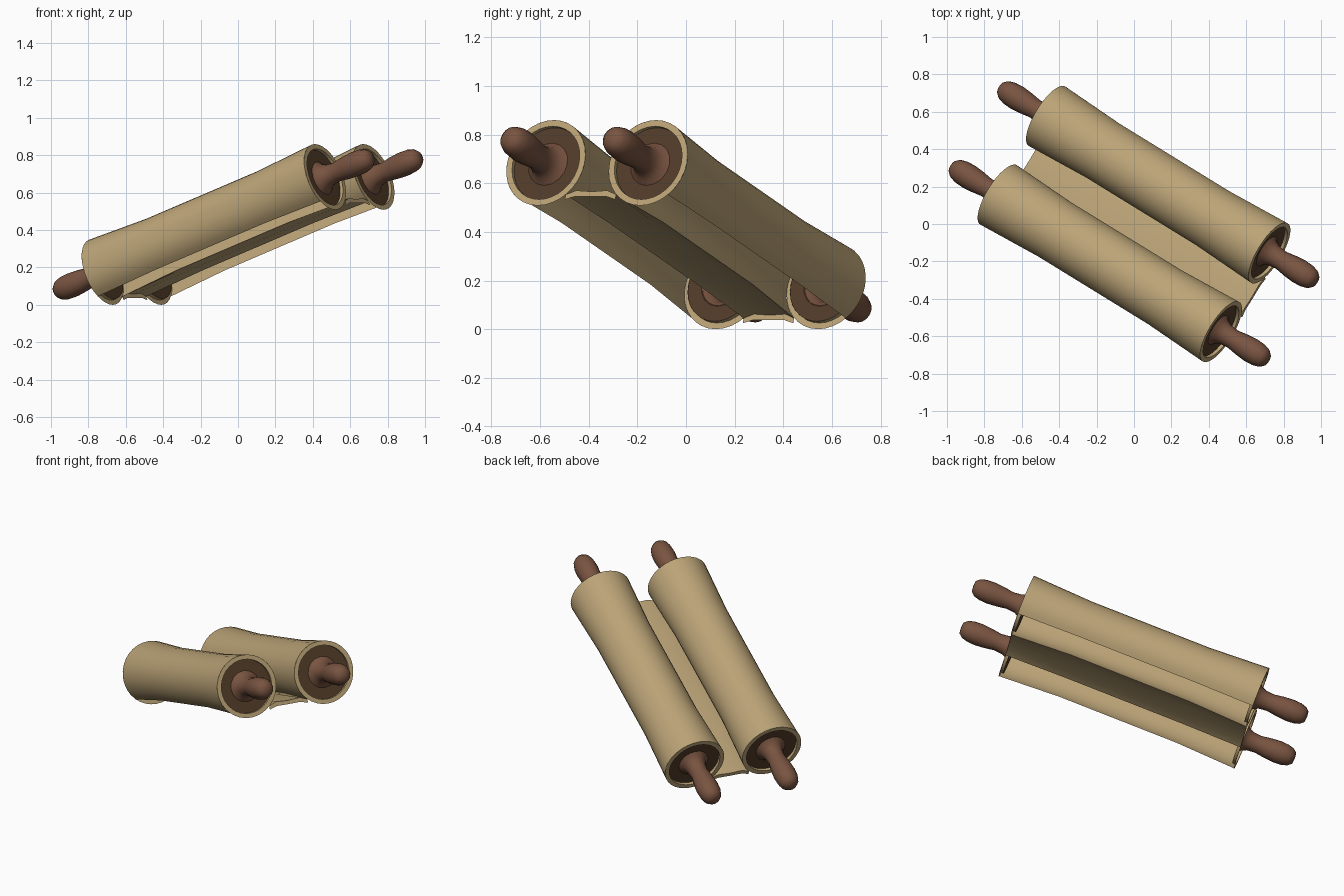
import bpy, bmesh, math
from mathutils import Matrix, Vector

if "Cube" in bpy.data.objects:
    bpy.data.objects.remove(bpy.data.objects["Cube"])

# Local frame: X along the rolls, Y across the two rolls, Z up; then tilted as a whole
HALF, R, R_IN, GAP, N = 0.743, 0.187, 0.160, 0.247, 32
yaw, pitch = math.radians(-31.6), math.radians(20)
FRAME = (Matrix.Translation((0, 0, 0.43)) @ Matrix.Rotation(yaw, 4, 'Z')
         @ Matrix.Rotation(-pitch, 4, 'Y'))


def material(name, rgb):
    m = bpy.data.materials.new(name)
    m.diffuse_color = (*rgb, 1)
    m.use_nodes = True
    m.node_tree.nodes["Principled BSDF"].inputs["Base Color"].default_value = m.diffuse_color
    return m


PAPER = material("tan_parchment", (0.50, 0.37, 0.185))
CORE = material("dark_core", (0.085, 0.045, 0.022))
WOOD = material("brown_wood", (0.19, 0.088, 0.052))


def make(name, grid_sets, mat, angle=40):
    """Build one object from grids of points (lists of equal-length rows)."""
    bm = bmesh.new()
    for rows in grid_sets:
        vs = [[bm.verts.new(FRAME @ Vector(p)) for p in row] for row in rows]
        for a, b in zip(vs, vs[1:]):
            for i in range(len(a) - 1):
                bm.faces.new((a[i], a[i + 1], b[i + 1], b[i]))
    bmesh.ops.remove_doubles(bm, verts=bm.verts, dist=0.0002)
    bmesh.ops.recalc_face_normals(bm, faces=bm.faces)
    me = bpy.data.meshes.new(name)
    bm.to_mesh(me)
    bm.free()
    me.materials.append(mat)
    ob = bpy.data.objects.new(name, me)
    bpy.context.collection.objects.link(ob)
    bpy.ops.object.select_all(action='DESELECT')
    ob.select_set(True)
    bpy.context.view_layer.objects.active = ob
    bpy.ops.object.shade_smooth_by_angle(angle=math.radians(angle))
    return ob


def circle(x, y, r, n=N):
    return [(x, y + r * math.cos(2 * math.pi * i / n), r * math.sin(2 * math.pi * i / n))
            for i in range(n + 1)]


def profile(x, r):
    """Paper section: over one roll, across the sheet, over the other; open below."""
    lo, hi, n = math.radians(-48), math.radians(228), 26
    arc = [(r * math.cos(hi + (lo - hi) * i / n), r * math.sin(hi + (lo - hi) * i / n))
           for i in range(n + 1)]
    left = [(x, c - GAP, s) for c, s in arc]
    sheet = [(x, y, z) for y, z in ((-0.075, -0.121), (0, -0.126), (0.075, -0.121))]
    right = [(x, -y, z) for _, y, z in reversed(left)]
    return left + sheet + right


# Parchment wall, slightly waisted along its length
stations = [(-HALF, R), (-HALF / 2, 0.170), (HALF / 2, 0.170), (HALF, R)]
make("parchment", [[profile(x, r) for x, r in stations]], PAPER)

# Handle outline: distance past the roll end, radius
HANDLE = [(-0.02, 0.095), (0.0, 0.072), (0.03, 0.058), (0.08, 0.053), (0.14, 0.062),
          (0.20, 0.067), (0.25, 0.064), (0.285, 0.054), (0.308, 0.034), (0.312, 0.0001)]

for end, s in (("left", -1), ("right", 1)):
    # Edge of the sheet between the rolls
    top = [(-0.122, -0.139), (-0.075, -0.121), (0, -0.126), (0.075, -0.121), (0.122, -0.139)]
    drop = [0.022, 0.026, 0.022, 0.026, 0.022]
    make(end + "_sheet_edge", [[[(s * HALF, y, z) for y, z in top],
                               [(s * HALF, y, z - d) for (y, z), d in zip(top, drop)]]], PAPER)
    for side, k in (("front", -1), ("back", 1)):
        y, x = k * GAP, s * HALF
        tag = end + "_" + side
        # Rolled paper end, with a short inner lip
        make(tag + "_roll_end", [[circle(x, y, R), circle(x, y, R_IN),
                                  circle(x - s * 0.02, y, R_IN)]], PAPER)
        # Dark recessed core
        make(tag + "_core", [[circle(x - s * 0.018, y, R_IN),
                              circle(x - s * 0.018, y, 0.09)]], CORE)
        # Turned handle
        make(tag + "_handle", [[circle(x + s * t, y, r, 16) for t, r in HANDLE]], WOOD, 60)
